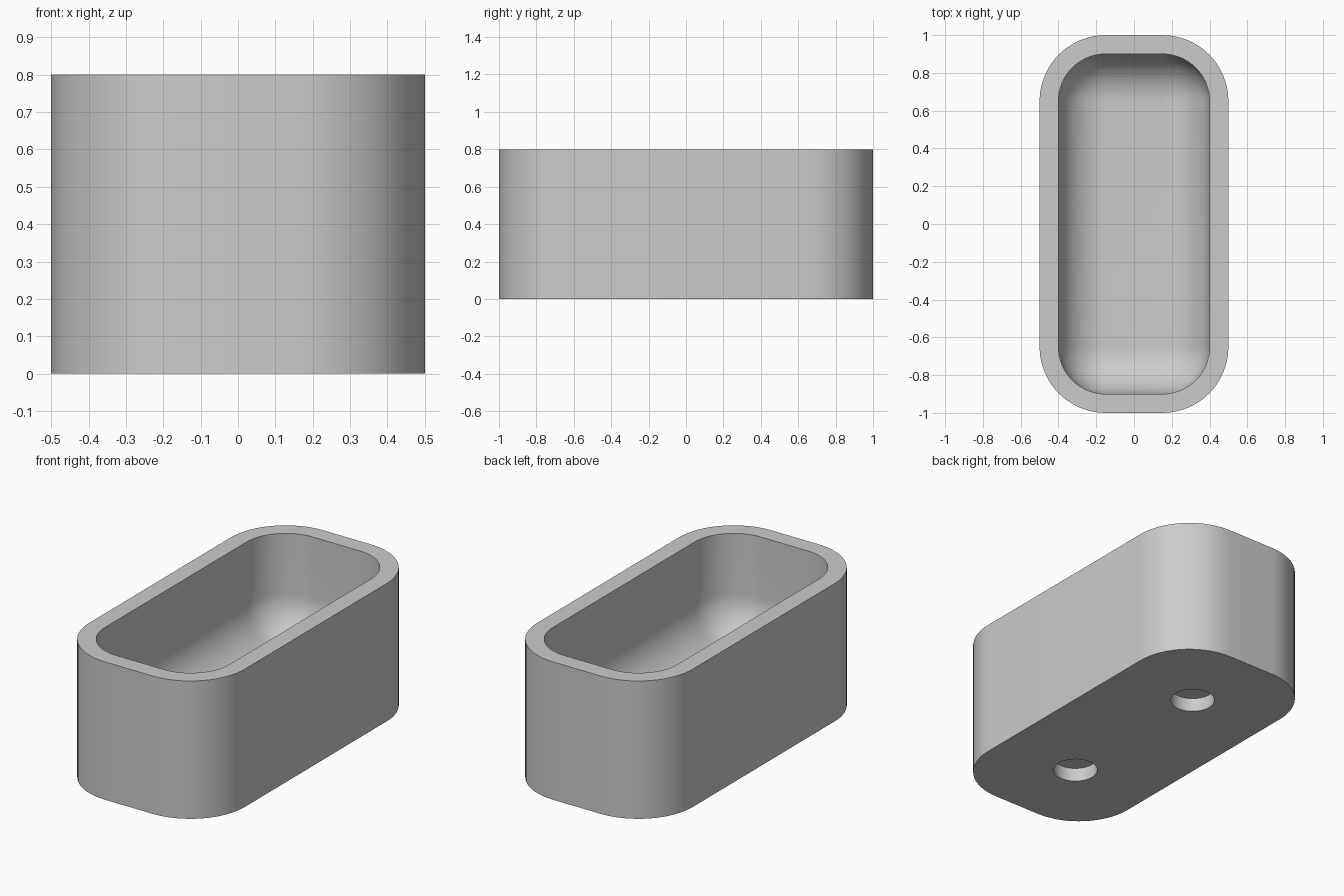
import bpy, bmesh
from math import sin, cos, pi, radians

cube = bpy.data.objects.get("Cube")
if cube:
    bpy.data.objects.remove(cube)

HEIGHT, FLOOR, WALL, FILLET = 0.8, 0.2, 0.1, 0.25
CORNER_X, CORNER_Y = 0.15, 0.65      # centres of the rounded corners
STEPS = 16

grey = bpy.data.materials.new("plain grey")
grey.use_nodes = True
color = (0.6, 0.6, 0.6, 1)
grey.diffuse_color = color
grey.node_tree.nodes["Principled BSDF"].inputs["Base Color"].default_value = color


def ring(bm, radius, z):
    """Rounded rectangle around the four corner centres."""
    verts = []
    for i, (sx, sy) in enumerate([(1, 1), (-1, 1), (-1, -1), (1, -1)]):
        for k in range(STEPS + 1):
            a = (i + k / STEPS) * pi / 2
            verts.append(bm.verts.new((sx * CORNER_X + radius * cos(a),
                                       sy * CORNER_Y + radius * sin(a), z)))
    return verts


# Tray body: outer wall, rim, inner wall and rounded floor edge
outer = FILLET + WALL
profile = [(outer, 0), (outer, HEIGHT), (FILLET, HEIGHT)]
for k in range(STEPS + 1):
    t = k / STEPS * pi / 2
    profile.append((FILLET * cos(t), FLOOR + FILLET * (1 - sin(t))))

bm = bmesh.new()
rings = [ring(bm, r, z) for r, z in profile]
for low, high in zip(rings, rings[1:]):
    n = len(low)
    for i in range(n):
        j = (i + 1) % n
        bm.faces.new((low[i], low[j], high[j], high[i]))
bm.faces.new(rings[0][::-1])
bm.faces.new(rings[-1])
bmesh.ops.remove_doubles(bm, verts=bm.verts, dist=0.0005)
bmesh.ops.recalc_face_normals(bm, faces=bm.faces)
mesh = bpy.data.meshes.new("tray_body")
bm.to_mesh(mesh)
bm.free()
mesh.materials.append(grey)
body = bpy.data.objects.new("tray_body", mesh)
bpy.context.collection.objects.link(body)

# Two blind round sockets in the underside
for y in (-0.5, 0.5):
    bpy.ops.mesh.primitive_cylinder_add(vertices=48, radius=0.12, depth=0.2,
                                        location=(0, y, -0.02))
    cutter = bpy.context.object
    cutter.name = "socket_cutter"
    cutter.hide_render = True
    cutter.data.materials.append(grey)
    mod = body.modifiers.new("socket", 'BOOLEAN')
    mod.operation = 'DIFFERENCE'
    mod.solver = 'EXACT'
    mod.object = cutter
    bpy.ops.object.select_all(action='DESELECT')
    bpy.context.view_layer.objects.active = body
    body.select_set(True)
    bpy.ops.object.modifier_apply(modifier=mod.name)
    bpy.data.objects.remove(cutter)

bpy.ops.object.shade_smooth_by_angle(angle=radians(30))
